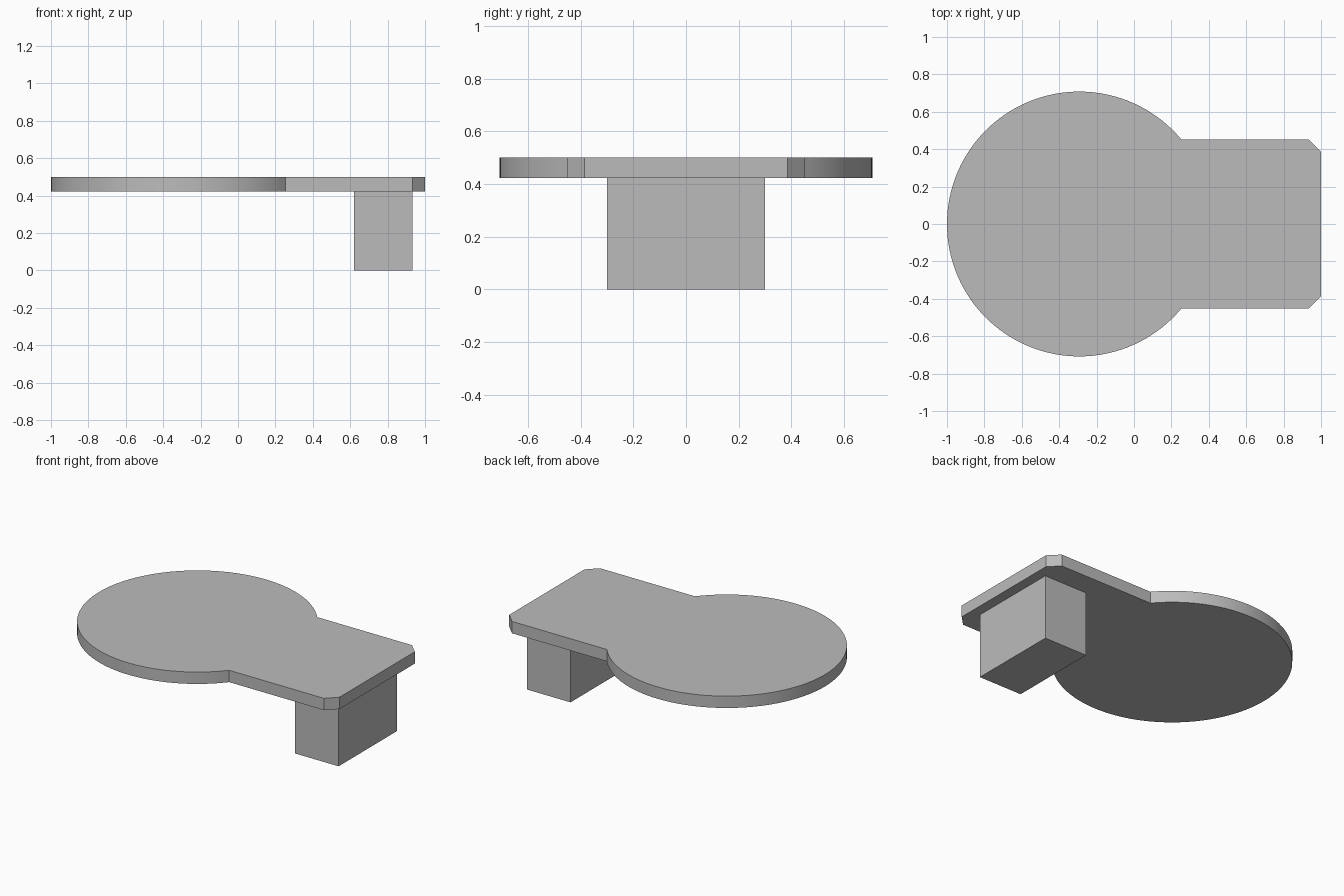
import bpy, bmesh, math

cube = bpy.data.objects.get("Cube")
if cube:
    bpy.data.objects.remove(cube, do_unlink=True)

grey = bpy.data.materials.new("light grey")
grey.use_nodes = True
colour = (0.5, 0.5, 0.5, 1)
grey.diffuse_color = colour
grey.node_tree.nodes["Principled BSDF"].inputs["Base Color"].default_value = colour


def extrude_outline(name, outline, bottom, top):
    """Make a solid by raising a flat outline from bottom to top."""
    bm = bmesh.new()
    base = bm.faces.new([bm.verts.new((x, y, bottom)) for x, y in outline])
    raised = bmesh.ops.extrude_face_region(bm, geom=[base])["geom"]
    verts = [v for v in raised if isinstance(v, bmesh.types.BMVert)]
    bmesh.ops.translate(bm, vec=(0, 0, top - bottom), verts=verts)
    bmesh.ops.recalc_face_normals(bm, faces=bm.faces)
    mesh = bpy.data.meshes.new(name)
    bm.to_mesh(mesh)
    bm.free()
    mesh.materials.append(grey)
    obj = bpy.data.objects.new(name, mesh)
    bpy.context.collection.objects.link(obj)
    bpy.ops.object.select_all(action="DESELECT")
    obj.select_set(True)
    bpy.context.view_layer.objects.active = obj
    bpy.ops.object.shade_smooth_by_angle(angle=math.radians(20))
    return obj


# Table top: round end running into a straight end with clipped corners
radius, half_width, clip = 0.708, 0.452, 0.066
centre_x = radius - 1
start = math.asin(half_width / radius)
steps = 96
top_outline = []
for i in range(steps + 1):
    a = start + (2 * math.pi - 2 * start) * i / steps
    top_outline.append((centre_x + radius * math.cos(a), radius * math.sin(a)))
top_outline += [(1 - clip, -half_width), (1, clip - half_width),
                (1, half_width - clip), (1 - clip, half_width)]
extrude_outline("table_top", top_outline, 0.423, 0.5)

# Pedestal block under the straight end
extrude_outline("pedestal", [(0.62, -0.3), (0.933, -0.3), (0.933, 0.3), (0.62, 0.3)], 0, 0.423)
